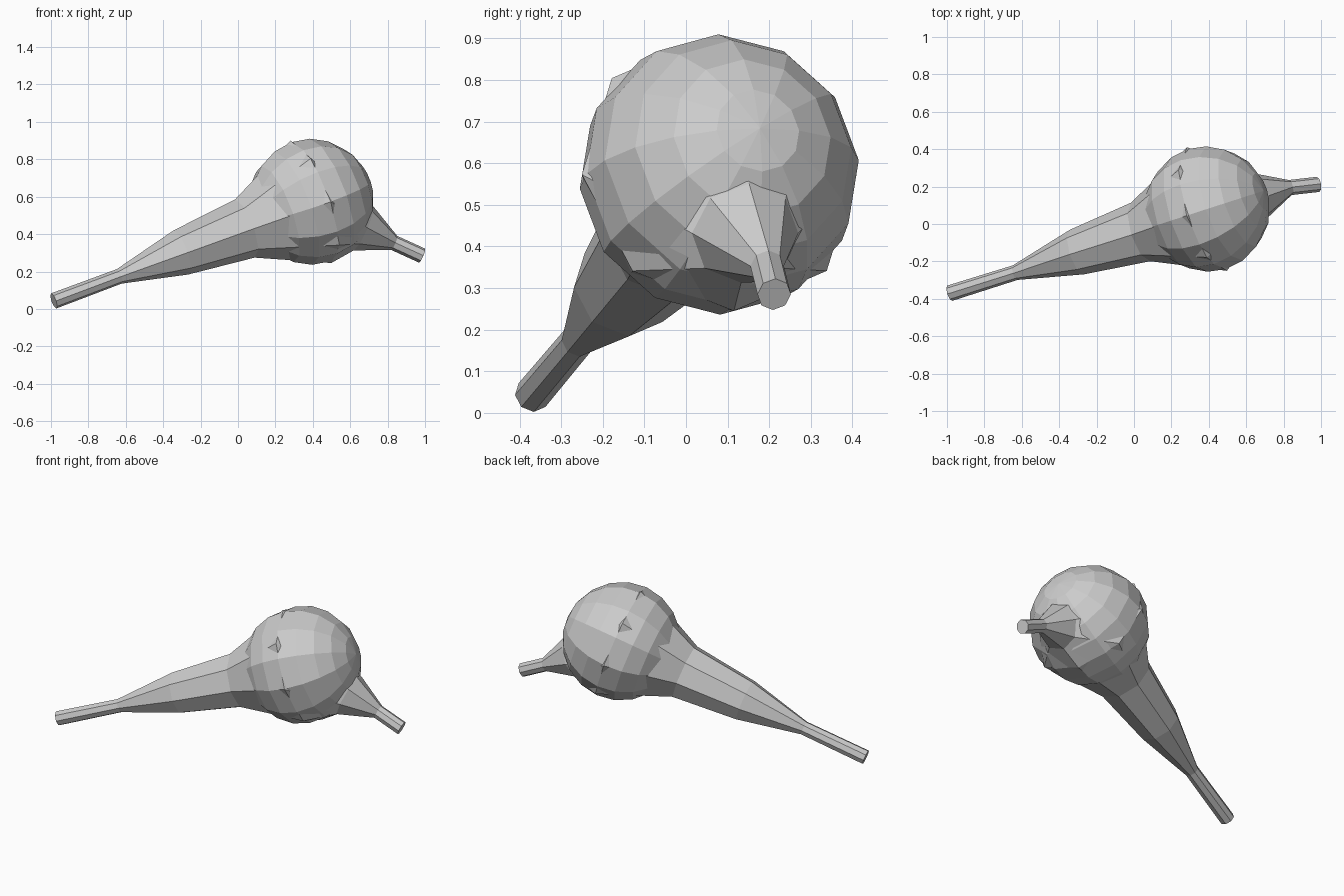
import bpy, bmesh, math
from mathutils import Vector, Matrix

if "Cube" in bpy.data.objects:
    bpy.data.objects.remove(bpy.data.objects["Cube"])

TAIL_DIR = Vector((0.90, 0.29, 0.33)).normalized()
STUB_DIR = Vector((0.90, 0.17, -0.40)).normalized()
CENTRE = Vector((0.39, 0.08, 0.573))


def frame(direction):
    """Side and up vectors of a ring facing the given direction."""
    side = Vector((0, 0, 1)).cross(direction).normalized()
    return side, direction.cross(side).normalized()


def finish(bm, name):
    bmesh.ops.recalc_face_normals(bm, faces=bm.faces)
    mesh = bpy.data.meshes.new(name)
    bm.to_mesh(mesh)
    bm.free()
    obj = bpy.data.objects.new(name, mesh)
    bpy.context.collection.objects.link(obj)
    return obj


def tube(name, rings, sides=8):
    """Loft flat-faced rings given as (centre, radius, direction)."""
    bm = bmesh.new()
    loops = []
    for centre, radius, direction in rings:
        side, up = frame(direction)
        loops.append([bm.verts.new(Vector(centre) + radius * (
            side * math.sin(2 * math.pi * i / sides) +
            up * math.cos(2 * math.pi * i / sides))) for i in range(sides)])
    for a, b in zip(loops, loops[1:]):
        for i in range(sides):
            j = (i + 1) % sides
            bm.faces.new((a[i], a[j], b[j], b[i]))
    bm.faces.new(loops[0])
    bm.faces.new(loops[-1])
    return finish(bm, name)


# long tapering neck, swelling inside the bulb and leaving as a short stub
tube("neck_and_stub", [
    ((-0.985, -0.370, 0.043), 0.043, TAIL_DIR),
    ((-0.635, -0.260, 0.174), 0.041, TAIL_DIR),
    ((-0.305, -0.150, 0.302), 0.125, TAIL_DIR),
    ((0.037, -0.042, 0.430), 0.165, TAIL_DIR),
    (CENTRE, 0.347, TAIL_DIR),
    ((0.67, 0.142, 0.432), 0.130, STUB_DIR),
    ((0.835, 0.195, 0.353), 0.041, STUB_DIR),
    ((0.984, 0.212, 0.285), 0.041, STUB_DIR),
])

# round bulb with its poles lined up with the neck
bm = bmesh.new()
side, up = frame(TAIL_DIR)
turn = Matrix((side, up, TAIL_DIR)).transposed().to_4x4()
bmesh.ops.create_uvsphere(bm, u_segments=12, v_segments=10, radius=0.337,
                          matrix=Matrix.Translation(CENTRE) @ turn)
finish(bm, "bulb")
